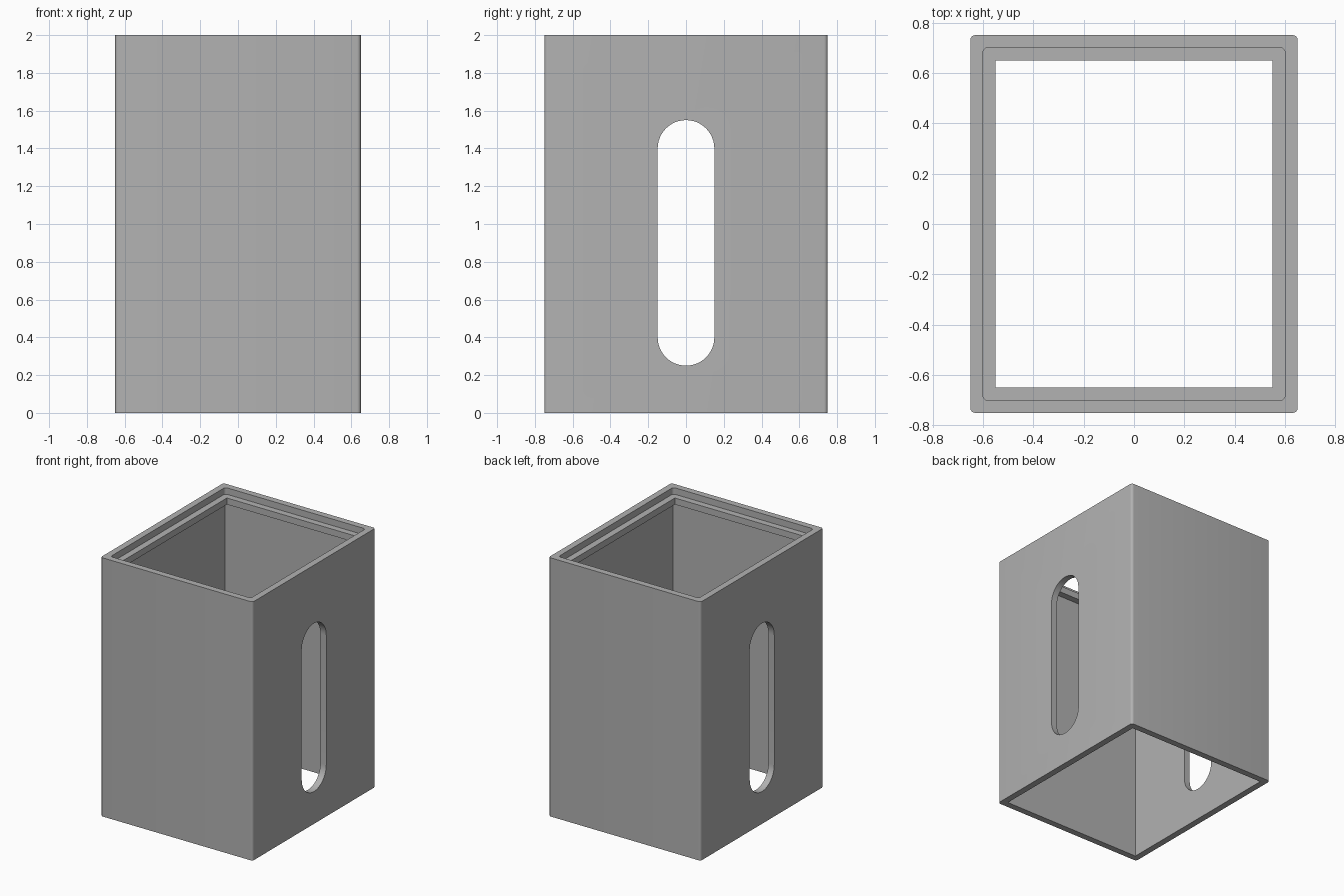
import bpy, bmesh, math
from mathutils import Matrix, Vector

if "Cube" in bpy.data.objects:
    bpy.data.objects.remove(bpy.data.objects["Cube"], do_unlink=True)

grey = bpy.data.materials.new("grey")
grey.use_nodes = True
COLOUR = (0.445, 0.445, 0.445, 1)
grey.diffuse_color = COLOUR
grey.node_tree.nodes["Principled BSDF"].inputs["Base Color"].default_value = COLOUR


def outline(hx, hy, radius, steps):
    """Rectangle outline with rounded corners; radius 0 gives sharp ones."""
    if radius == 0:
        return [(hx, hy), (-hx, hy), (-hx, -hy), (hx, -hy)]
    points = []
    for corner, (sx, sy) in enumerate([(1, 1), (-1, 1), (-1, -1), (1, -1)]):
        for i in range(steps + 1):
            a = (corner + i / steps) * math.pi / 2
            points.append((sx * (hx - radius) + radius * math.cos(a),
                           sy * (hy - radius) + radius * math.sin(a)))
    return points


def prism(name, points, low, high, matrix=Matrix()):
    bm = bmesh.new()
    base = bm.faces.new([bm.verts.new((x, y, low)) for x, y in points])
    top = bmesh.ops.extrude_face_region(bm, geom=[base])["geom"]
    bmesh.ops.translate(bm, vec=Vector((0, 0, high - low)),
                        verts=[v for v in top if isinstance(v, bmesh.types.BMVert)])
    bmesh.ops.remove_doubles(bm, verts=bm.verts, dist=1e-5)
    bmesh.ops.recalc_face_normals(bm, faces=bm.faces)
    bm.transform(matrix)
    mesh = bpy.data.meshes.new(name)
    bm.to_mesh(mesh)
    bm.free()
    mesh.materials.append(grey)
    obj = bpy.data.objects.new(name, mesh)
    bpy.context.collection.objects.link(obj)
    return obj


def cut(target, cutter):
    cutter.hide_render = True
    mod = target.modifiers.new("cut", "BOOLEAN")
    mod.operation, mod.solver, mod.object = "DIFFERENCE", "EXACT", cutter
    bpy.context.view_layer.objects.active = target
    bpy.ops.object.modifier_apply(modifier=mod.name)
    bpy.data.objects.remove(cutter, do_unlink=True)


# Outer shell with rounded upright edges
body = prism("box_body", outline(0.65, 0.75, 0.02, 6), 0, 2)

# Lid recess, ledge opening and main cavity
cut(body, prism("lid_recess", outline(0.6, 0.7, 0.02, 6), 1.95, 2.1))
cut(body, prism("ledge_opening", outline(0.55, 0.65, 0, 1), 1.8, 2.05))
cut(body, prism("main_cavity", outline(0.6, 0.7, 0, 1), -0.1, 1.9))

# Upright slot through both side walls
upright = Matrix.Translation((0, 0, 0.9)) @ Matrix.Rotation(math.pi / 2, 4, "Y")
cut(body, prism("side_slot", outline(0.65, 0.15, 0.1499, 12), -1, 1, upright))

bpy.ops.object.select_all(action="DESELECT")
body.select_set(True)
bpy.context.view_layer.objects.active = body
bpy.ops.object.shade_smooth_by_angle(angle=math.radians(30))
